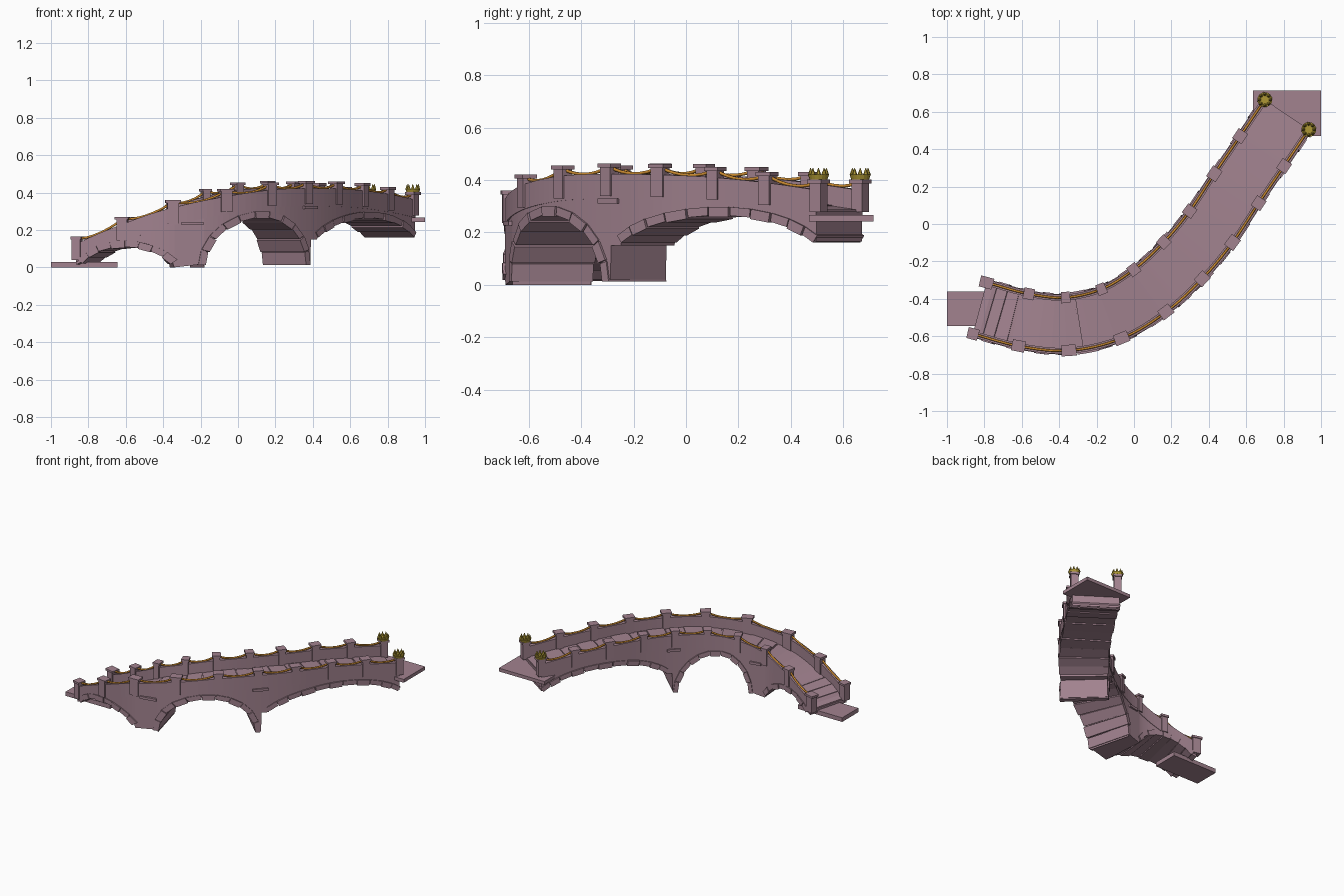
import bpy, bmesh, math
from mathutils import Vector

if "Cube" in bpy.data.objects:
    bpy.data.objects.remove(bpy.data.objects["Cube"])


def material(name, r, g, b):
    m = bpy.data.materials.new(name)
    m.use_nodes = True
    m.diffuse_color = (r, g, b, 1)
    m.node_tree.nodes["Principled BSDF"].inputs["Base Color"].default_value = (r, g, b, 1)
    return m


STONE = material("mauve_stone", 0.36, 0.225, 0.275)
ROPE = material("orange_rope", 0.60, 0.26, 0.03)
GOLD = material("old_gold", 0.42, 0.31, 0.035)

# Plan centreline and height of the post tops, one entry per pair of posts
PATH = [(-.825, -.45), (-.59, -.513), (-.357, -.535), (-.12, -.48), (.085, -.357),
        (.262, -.195), (.412, -.015), (.548, .19), (.685, .39), (.817, .585)]
TOPS = [.165, .27, .36, .42, .455, .463, .46, .45, .43, .402]
RAIL = [Vector((x, y, z)) for (x, y), z in zip(PATH, TOPS)]
RAIL = [RAIL[0] * 2 - RAIL[1]] + RAIL + [RAIL[-1] * 2 - RAIL[-2]]
LAST = len(PATH) - 1
STEP = 0.24          # mean distance between posts
WALL = 0.142         # offset of the parapet centreline
HALF = 0.155         # half width of the bridge body


def rail(t):
    """Catmull-Rom point on the centreline at post height."""
    i = min(max(int(math.floor(t)), 0), LAST - 1)
    u = t - i
    a, b, c, d = RAIL[i:i + 4]
    return (b * 2 + (c - a) * u + (a * 2 - b * 5 + c * 4 - d) * u ** 2
            + (b * 3 - a - c * 3 + d) * u ** 3) / 2


def top(t):
    return rail(t).z


def deck(t):
    return top(t) - 0.12


def place(t, off, z):
    """Station, sideways offset (left positive) and height to a 3D point."""
    p, d = rail(t), rail(t + .01) - rail(t - .01)
    n = Vector((-d.y, d.x, 0)).normalized() * off
    return Vector((p.x + n.x, p.y + n.y, z))


def finish(name, bm, mat):
    bmesh.ops.recalc_face_normals(bm, faces=bm.faces)
    me = bpy.data.meshes.new(name)
    bm.to_mesh(me)
    bm.free()
    me.materials.append(mat)
    ob = bpy.data.objects.new(name, me)
    bpy.context.collection.objects.link(ob)
    return ob


def sweep(bm, rows, o0, o1):
    """Closed strip following the bridge; rows are (station, low, high)."""
    rings = [[bm.verts.new(place(t, o, z)) for o, z in
              ((o0, lo), (o1, lo), (o1, hi), (o0, hi))] for t, lo, hi in rows]
    for a, b in zip(rings, rings[1:]):
        for k in range(4):
            j = (k + 1) % 4
            bm.faces.new((a[k], a[j], b[j], b[k]))
    bm.faces.new(rings[0])
    bm.faces.new(rings[-1][::-1])


def prism(bm, outline, o0, o1):
    """Block with a (station, height) outline running across the bridge."""
    a, b = [[bm.verts.new(place(t, o, z)) for t, z in outline] for o in (o0, o1)]
    bm.faces.new(a)
    bm.faces.new(b[::-1])
    for k in range(len(a)):
        j = (k + 1) % len(a)
        bm.faces.new((a[k], a[j], b[j], b[k]))


def span(t0, t1, n):
    return [t0 + (t1 - t0) * i / n for i in range(n + 1)]


def arch_point(arch, f, lift=0.0):
    """Point at fraction f of an arch curve, moved outward by lift."""
    t0, t1, spring, crown, a0, _ = arch
    a = a0 + (math.pi - 2 * a0) * f
    rx = (t1 - t0) / 2 / math.cos(a0)
    rz = (crown - spring) / (1 - math.sin(a0))
    t = (t0 + t1) / 2 - rx * math.cos(a)
    z = spring + rz * (math.sin(a) - math.sin(a0))
    n = Vector((-math.cos(a) * rz, math.sin(a) * rx * STEP)).normalized() * lift
    return t + n.x / STEP, z + n.y


# Arches: start, end, spring height, crown height, start angle, stones
ARCHES = {"low_arch": (.15, 1.97, .02, .11, .5, 8),
          "tall_arch": (2.6, 4.92, .01, .268, .0, 11),
          "long_arch": (5.3, 8.95, .16, .265, .5, 11)}

# Solid body: arches cut into the underside, piers between them
under = [(0, .015)]
for name, arch in ARCHES.items():
    if name == "tall_arch":
        under += [(2.02, .0), (2.58, .0)]
    if name == "long_arch":
        under += [(4.94, .02), (5.07, .02), (5.09, .15), (5.28, .15)]
    under += [arch_point(arch, f, .008) for f in span(.01, .99, 24)]
under += [(9, .165)]
under.sort(key=lambda p: p[0])
bm = bmesh.new()
sweep(bm, [(t, min(z, deck(t) - .01), deck(t)) for t, z in under], -HALF, HALF)
finish("bridge_body", bm, STONE)

# Arch stones, every second one a little proud
for name, arch in ARCHES.items():
    bm = bmesh.new()
    n = arch[5]
    for i in range(n):
        f0, f1 = i / n + .003, (i + 1) / n - .003
        drop = -.005 * (i % 2)
        side = HALF + .006 + .004 * (i % 2)
        prism(bm, [arch_point(arch, f0, drop), arch_point(arch, f1, drop),
                   arch_point(arch, f1, .033), arch_point(arch, f0, .033)], -side, side)
    for v in bm.verts:
        v.co.z = max(v.co.z, 0)
    finish(name + "_stones", bm, STONE)

# Paving slabs
bm = bmesh.new()
joints = [0, 2.25] + span(2.6, LAST, 13)
for i, (a, b) in enumerate(zip(joints, joints[1:])):
    lift = .004 + .003 * (i % 2)
    sweep(bm, [(t, deck(t) - .01, deck(t) + lift) for t in span(a + .015, b - .015, 8)],
          -WALL, WALL)
finish("paving_slabs", bm, STONE)

# Parapets, posts, ropes and ledge stones on both sides
for label, s in (("left", 1), ("right", -1)):
    bm = bmesh.new()
    sweep(bm, [(t, deck(t) - .015, top(t) - .04) for t in span(0, LAST, 72)],
          s * (WALL - .016), s * (WALL + .016))
    finish(label + "_parapet", bm, STONE)

    bm = bmesh.new()
    for t in range(LAST + 1):
        h = TOPS[t]
        for w, o, lo, hi in ((.105, .024, h - .125, h - .008), (.135, .03, h - .015, h)):
            sweep(bm, [(t - w, lo, hi), (t + w, lo, hi)],
                  s * WALL - o, s * WALL + o)
    finish(label + "_posts", bm, STONE)

    bm = bmesh.new()
    for t, z in ((2.35, .235), (5.05, .32)):
        sweep(bm, [(u, z - .009, z + .009) for u in span(t - .2, t + .2, 3)],
              s * (HALF - .01), s * (HALF + .013))
    finish(label + "_ledge_stones", bm, STONE)

    curve = bpy.data.curves.new(label + "_ropes", "CURVE")
    curve.dimensions = "3D"
    curve.bevel_depth = .0065
    curve.bevel_resolution = 1
    curve.materials.append(ROPE)
    for i in range(LAST):
        pts = span(0, 1, 8)
        line = curve.splines.new("POLY")
        line.points.add(len(pts) - 1)
        for point, u in zip(line.points, pts):
            h = TOPS[i] * (1 - u) + TOPS[i + 1] * u - .012 - .1 * u * (1 - u)
            point.co = (*place(i + u, s * WALL, h), 1)
    ropes = bpy.data.objects.new(label + "_ropes", curve)
    bpy.context.collection.objects.link(ropes)

    # Crown finial on the last post
    bm = bmesh.new()
    centre = place(LAST, s * WALL, TOPS[-1])

    def cone(x, y, z, r0, r1, h, n):
        made = bmesh.ops.create_cone(bm, cap_ends=True, segments=n,
                                     radius1=r0, radius2=r1, depth=h)
        bmesh.ops.translate(bm, verts=made["verts"],
                            vec=centre + Vector((x, y, z + h / 2)))

    cone(0, 0, 0, .034, .04, .018, 16)
    for k in range(8):
        a = k * math.pi / 4
        cone(.03 * math.cos(a), .03 * math.sin(a), .016, .011, .001, .028, 6)
    finish(label + "_crown_finial", bm, GOLD)

# Landings at both ends
for name, lo, hi in (("lower_landing", (-1, -.545, 0), (-.645, -.36, .03)),
                     ("upper_landing", (.635, .47, .242), (1, .715, .266))):
    bm = bmesh.new()
    bmesh.ops.create_cube(bm, size=1)
    for v in bm.verts:
        v.co = [l + (h - l) * (c + .5) for l, h, c in zip(lo, hi, v.co)]
    finish(name, bm, STONE)
